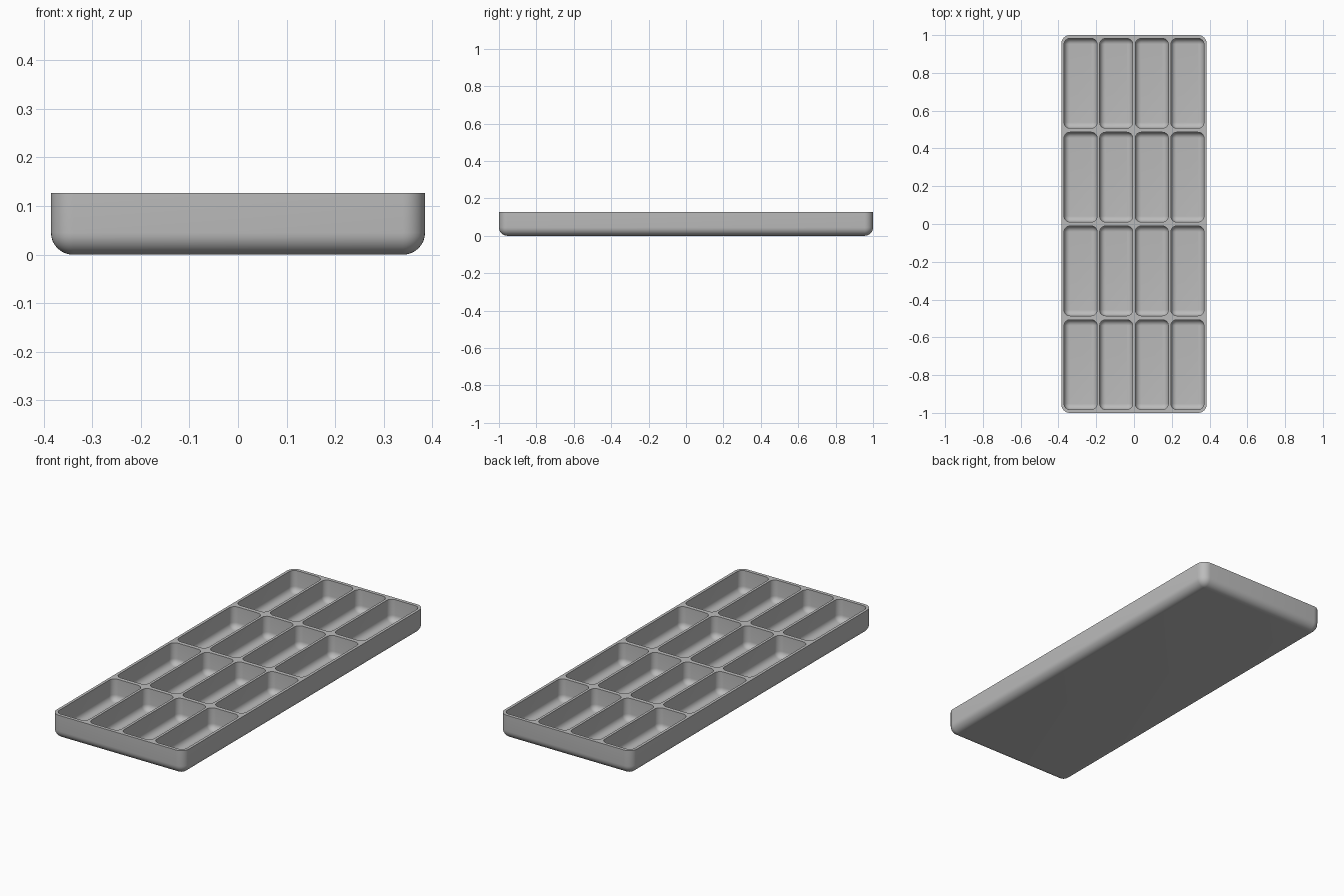
import bpy, bmesh
from math import sin, cos, pi

cube = bpy.data.objects.get("Cube")
if cube:
    bpy.data.objects.remove(cube, do_unlink=True)

HEIGHT, FLOOR = 0.127, 0.015
CORNER_STEPS, FILLET_STEPS = 8, 8

grey = bpy.data.materials.new("plain grey")
grey.use_nodes = True
colour = (0.5, 0.5, 0.5, 1)
grey.diffuse_color = colour
grey.node_tree.nodes["Principled BSDF"].inputs["Base Color"].default_value = colour

bm = bmesh.new()


def ring(cx, cy, hx, hy, radius, z):
    """Rounded rectangle of vertices, counter-clockwise."""
    verts = []
    for quarter, (sx, sy) in enumerate([(1, 1), (-1, 1), (-1, -1), (1, -1)]):
        for i in range(CORNER_STEPS + 1):
            a = (quarter + i / CORNER_STEPS) * pi / 2
            verts.append(bm.verts.new((cx + sx * (hx - radius) + radius * cos(a),
                                       cy + sy * (hy - radius) + radius * sin(a), z)))
    return verts


def basin(cx, cy, hx, hy, radius, fillet, bottom):
    """Rounded wall with a filleted, closed bottom; returns its rim edges."""
    rings = [ring(cx, cy, hx, hy, radius, HEIGHT)]
    for i in range(FILLET_STEPS + 1):
        a = i / FILLET_STEPS * pi / 2
        inset = fillet * (1 - cos(a))
        rings.append(ring(cx, cy, hx - inset, hy - inset, radius - inset,
                          bottom + fillet * (1 - sin(a))))
    n = len(rings[0])
    faces = []
    for upper, lower in zip(rings, rings[1:]):
        for i in range(n):
            j = (i + 1) % n
            faces.append(bm.faces.new((upper[i], lower[i], lower[j], upper[j])))
    bm.faces.new(rings[-1][::-1])
    rim = rings[0]
    return [bm.edges.get((rim[i], rim[(i + 1) % n])) for i in range(n)]


# Outer shell
rim_edges = basin(0, 0, 0.385, 1.0, 0.046, 0.045, 0)

# Four by four compartments
for col in range(4):
    for row in range(4):
        rim_edges += basin((col - 1.5) * 0.1885, (row - 1.5) * 0.4965,
                           0.0875, 0.2375, 0.031, 0.03, FLOOR)

# Flat top joining the outer rim to every compartment
bmesh.ops.triangle_fill(bm, use_beauty=True, edges=rim_edges, normal=(0, 0, 1))
bmesh.ops.recalc_face_normals(bm, faces=bm.faces)

mesh = bpy.data.meshes.new("compartment_tray")
bm.to_mesh(mesh)
bm.free()
mesh.materials.append(grey)
tray = bpy.data.objects.new("compartment_tray", mesh)
bpy.context.collection.objects.link(tray)
bpy.ops.object.select_all(action='DESELECT')
tray.select_set(True)
bpy.context.view_layer.objects.active = tray
bpy.ops.object.shade_smooth_by_angle(angle=pi / 6)
